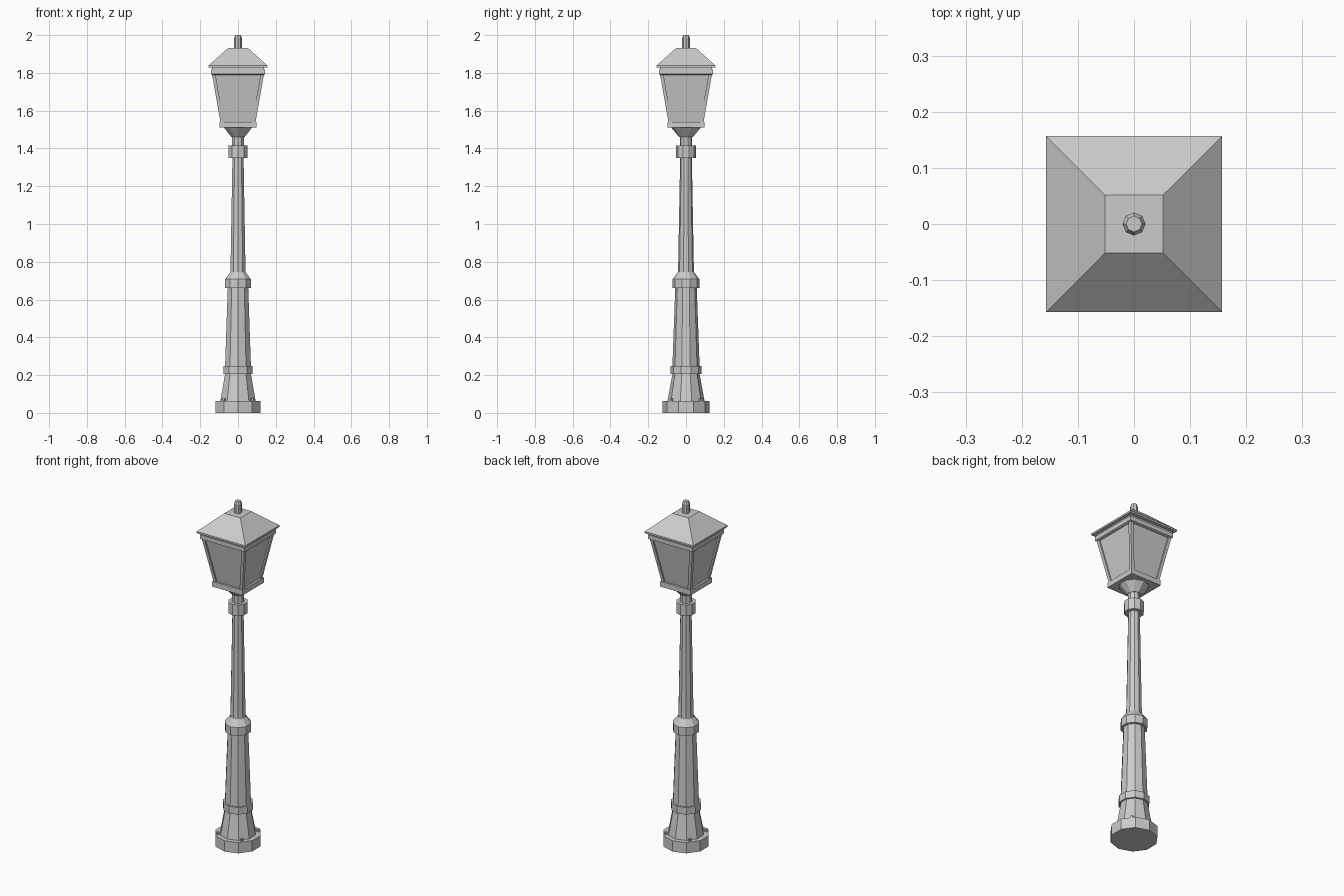
import bpy, bmesh, math
from mathutils import Vector

if "Cube" in bpy.data.objects:
    bpy.data.objects.remove(bpy.data.objects["Cube"])


def finish(name, bm):
    bmesh.ops.recalc_face_normals(bm, faces=bm.faces)
    mesh = bpy.data.meshes.new(name)
    bm.to_mesh(mesh)
    bm.free()
    ob = bpy.data.objects.new(name, mesh)
    bpy.context.collection.objects.link(ob)
    return ob


def loft(name, rings):
    """Skin a list of equal-length point rings and cap both ends."""
    bm = bmesh.new()
    vs = [[bm.verts.new(p) for p in r] for r in rings]
    n = len(vs[0])
    for a, b in zip(vs, vs[1:]):
        for i in range(n):
            j = (i + 1) % n
            bm.faces.new((a[i], a[j], b[j], b[i]))
    bm.faces.new(vs[0][::-1])
    bm.faces.new(vs[-1])
    return finish(name, bm)


def turned(name, profile, sides=10, start=math.pi / 2, centre=(0, 0)):
    """Faceted turned part from (radius, height) pairs."""
    step = 2 * math.pi / sides
    return loft(name, [[(centre[0] + r * math.cos(start + i * step),
                         centre[1] + r * math.sin(start + i * step), z)
                        for i in range(sides)] for r, z in profile])


def square(name, profile):
    """Square part from (half width, height) pairs."""
    return loft(name, [[(-h, -h, z), (h, -h, z), (h, h, z), (-h, h, z)]
                       for h, z in profile])


# Ten-sided post, from the ground up
turned("base_plinth", [(.125, 0), (.125, .063)])
turned("base_cone", [(.098, .063), (.072, .206)])
turned("base_ring", [(.082, .206), (.082, .247)])
turned("lower_shaft", [(.072, .247), (.057, .66)])
turned("middle_ring", [(.071, .66), (.071, .708), (.043, .745)])
turned("upper_shaft", [(.042, .745), (.031, 1.35)])
turned("top_collar", [(.052, 1.35), (.052, 1.415)])
turned("neck", [(.033, 1.415), (.033, 1.46)])
turned("lantern_flare", [(.036, 1.46), (.078, 1.51)])

# Anchor bolts on the plinth
for sx in (-1, 1):
    for sy in (-1, 1):
        turned("anchor_bolt", [(.01, .06), (.01, .076)], 6, 0,
               (sx * .077, sy * .077))

# Square lantern
square("lantern_floor", [(.098, 1.51), (.098, 1.54)])
square("lantern_glass", [(.086, 1.54), (.128, 1.79)])
for sx in (-1, 1):
    for sy in (-1, 1):
        rings = []
        for outer, z in ((.093, 1.54), (.137, 1.79)):
            inner = outer - .018
            rings.append([(sx * a, sy * b, z) for a, b in
                          ((inner, inner), (outer, inner), (outer, outer), (inner, outer))])
        loft("corner_post", rings)
square("lantern_top_frame", [(.137, 1.79), (.144, 1.793), (.144, 1.817)])
square("roof_spacer", [(.138, 1.817), (.138, 1.828)])
square("lantern_roof", [(.157, 1.828), (.157, 1.838), (.052, 1.932)])

# Finial
turned("finial", [(.0205, 1.932), (.0205, 1.985), (.014, 2.0)], 8, 0)
